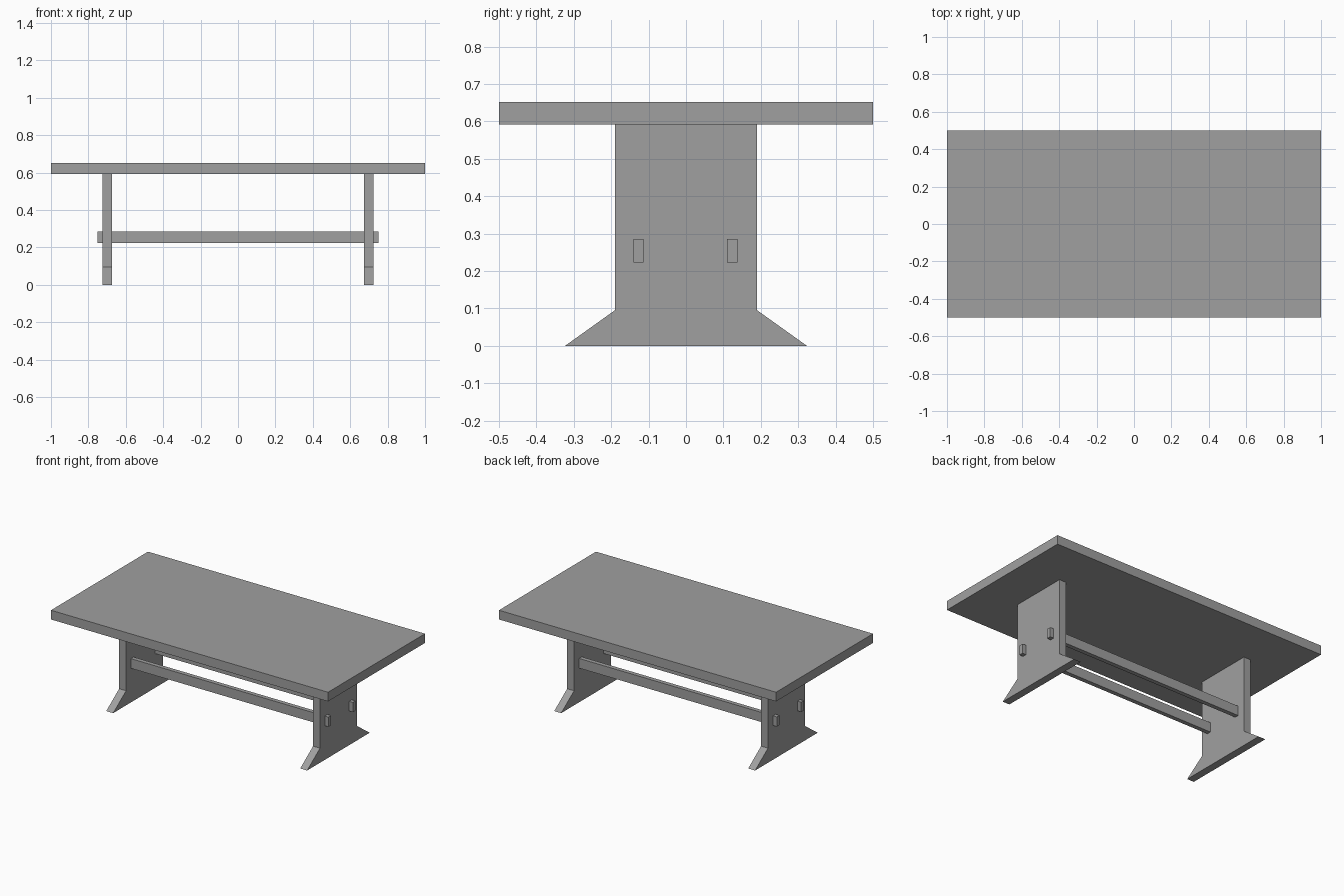
import bpy
import bmesh

cube = bpy.data.objects.get("Cube")
if cube:
    bpy.data.objects.remove(cube, do_unlink=True)

# Single grey finish
grey = bpy.data.materials.new("plain grey")
grey.use_nodes = True
color = (0.35, 0.35, 0.35, 1)
grey.diffuse_color = color
grey.node_tree.nodes["Principled BSDF"].inputs["Base Color"].default_value = color


def extrude_profile(name, profile, x0, x1):
    """Extrude a (y, z) outline along x from x0 to x1."""
    bm = bmesh.new()
    face = bm.faces.new([bm.verts.new((x0, y, z)) for y, z in profile])
    result = bmesh.ops.extrude_face_region(bm, geom=[face])
    moved = [v for v in result["geom"] if isinstance(v, bmesh.types.BMVert)]
    bmesh.ops.translate(bm, verts=moved, vec=(x1 - x0, 0, 0))
    bmesh.ops.recalc_face_normals(bm, faces=bm.faces)
    mesh = bpy.data.meshes.new(name)
    bm.to_mesh(mesh)
    bm.free()
    mesh.materials.append(grey)
    obj = bpy.data.objects.new(name, mesh)
    bpy.context.collection.objects.link(obj)
    return obj


def rectangle(y0, y1, z0, z1):
    return [(y0, z0), (y1, z0), (y1, z1), (y0, z1)]


TOP_BOTTOM, TOP_HEIGHT = 0.592, 0.652

# Tabletop slab
extrude_profile("tabletop", rectangle(-0.5, 0.5, TOP_BOTTOM, TOP_HEIGHT), -1, 1)

# Trestle panels with flared feet
half = [(0.323, 0), (0.19, 0.095), (0.19, TOP_BOTTOM)]
outline = half + [(-y, z) for y, z in reversed(half)]
for side, x in (("left", 0.7), ("right", -0.7)):
    extrude_profile(side + "_trestle", outline, x - 0.025, x + 0.025)

# Twin stretcher rails passing through the trestles
for side, y in (("front", -0.127), ("back", 0.124)):
    extrude_profile(side + "_stretcher",
                    rectangle(y - 0.014, y + 0.014, 0.223, 0.286), -0.752, 0.752)
